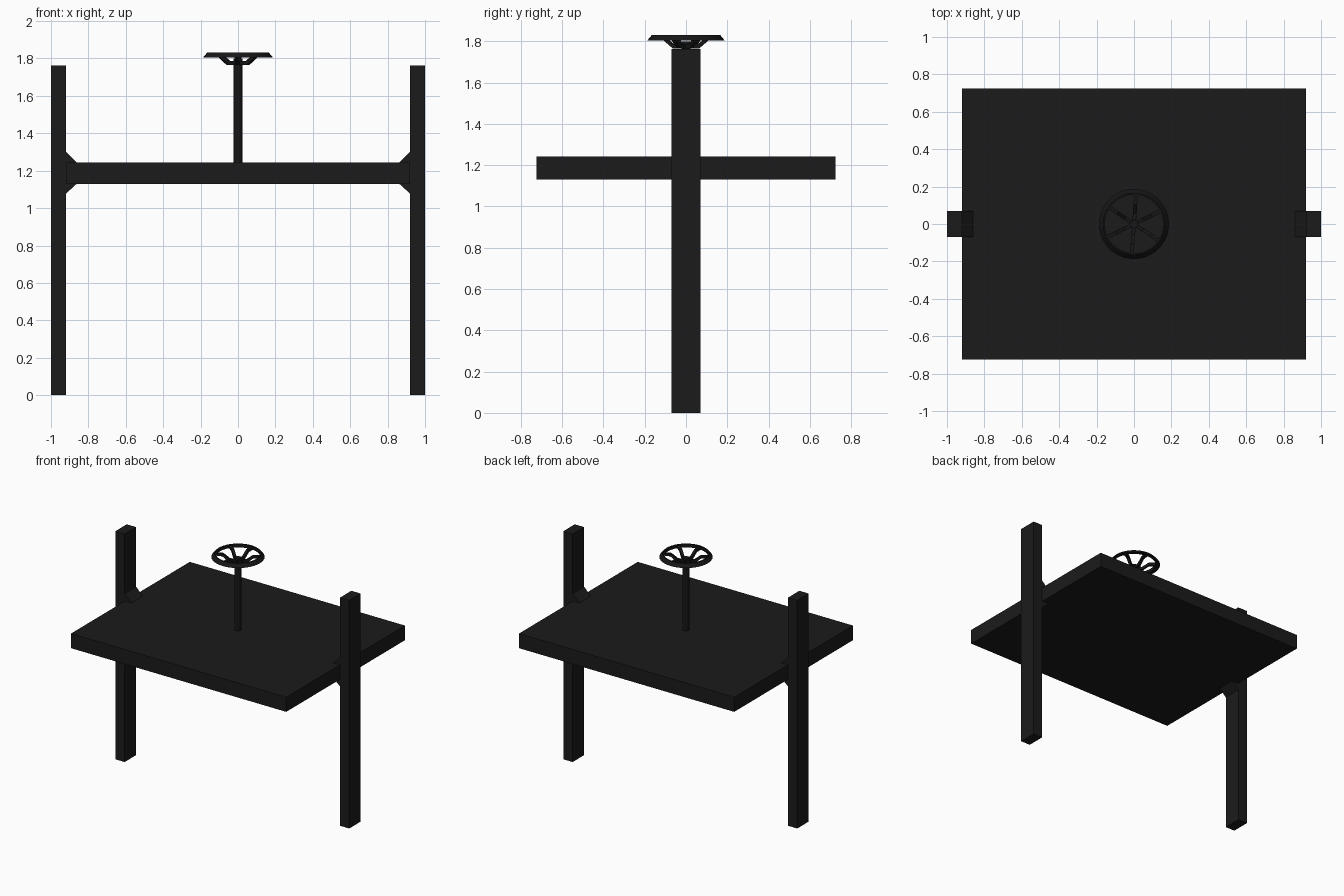
import bpy, bmesh
from math import sin, cos, radians, tau

if "Cube" in bpy.data.objects:
    bpy.data.objects.remove(bpy.data.objects["Cube"])

def material(name, v):
    m = bpy.data.materials.new(name)
    m.diffuse_color = (v, v, v, 1)
    m.use_nodes = True
    m.node_tree.nodes["Principled BSDF"].inputs["Base Color"].default_value = m.diffuse_color
    return m

BODY = material("dark_metal", 0.011)
WHEEL = material("black_metal", 0.008)

def finish(name, bm, mat, smooth=False):
    bmesh.ops.recalc_face_normals(bm, faces=bm.faces)
    me = bpy.data.meshes.new(name)
    bm.to_mesh(me)
    bm.free()
    ob = bpy.data.objects.new(name, me)
    bpy.context.collection.objects.link(ob)
    me.materials.append(mat)
    if smooth:
        bpy.ops.object.select_all(action='DESELECT')
        ob.select_set(True)
        bpy.context.view_layer.objects.active = ob
        bpy.ops.object.shade_smooth_by_angle(angle=radians(30))
    return ob

def add_prism(bm, profile, half, angle=0):
    """Extrude an (x, z) profile across y, then turn it about z."""
    c, s = cos(angle), sin(angle)
    a, b = [[bm.verts.new((x * c - y * s, x * s + y * c, z)) for x, z in profile]
            for y in (-half, half)]
    n = len(profile)
    bm.faces.new(a)
    bm.faces.new(b[::-1])
    for i in range(n):
        j = (i + 1) % n
        bm.faces.new((a[i], b[i], b[j], a[j]))

def prism(name, profile, half, mat=BODY):
    bm = bmesh.new()
    add_prism(bm, profile, half)
    return finish(name, bm, mat)

def lathe(name, profile, sides, mat):
    """Spin a closed (radius, z) profile about z."""
    bm = bmesh.new()
    rings = [[bm.verts.new((r * cos(tau * k / sides), r * sin(tau * k / sides), z))
              for r, z in profile] for k in range(sides)]
    n = len(profile)
    for k in range(sides):
        a, b = rings[k], rings[(k + 1) % sides]
        for i in range(n):
            j = (i + 1) % n
            bm.faces.new((a[i], b[i], b[j], a[j]))
    return finish(name, bm, mat, True)

# Slab gate panel
prism("panel", [(-.92, 1.13), (.92, 1.13), (.92, 1.243), (-.92, 1.243)], .725)

# Posts and corner gussets on both sides
for side, s in (("left", -1), ("right", 1)):
    prism(side + "_post", [(s * 1, 0), (s * .92, 0), (s * .92, 1.762), (s * 1, 1.762)], .07)
    prism(side + "_upper_gusset", [(s * .92, 1.243), (s * .862, 1.243), (s * .92, 1.302)], .07)
    prism(side + "_lower_gusset", [(s * .92, 1.13), (s * .862, 1.13), (s * .92, 1.077)], .07)

# Stem
bm = bmesh.new()
bmesh.ops.create_cone(bm, cap_ends=True, segments=24, radius1=.023, radius2=.023, depth=.56)
bmesh.ops.translate(bm, verts=bm.verts, vec=(0, 0, 1.52))
finish("stem", bm, WHEEL, True)

# Handwheel rim with sloping outer side
lathe("wheel_rim", [(.156, 1.805), (.187, 1.805), (.165, 1.831), (.156, 1.831)], 40, WHEEL)

# Six cranked spokes
bm = bmesh.new()
spoke = [(.01, 1.766), (.064, 1.766), (.11, 1.805), (.16, 1.808),
         (.16, 1.826), (.105, 1.824), (.057, 1.786), (.01, 1.786)]
for k in range(6):
    add_prism(bm, spoke, .01, radians(86 + 60 * k))
finish("wheel_spokes", bm, WHEEL)
